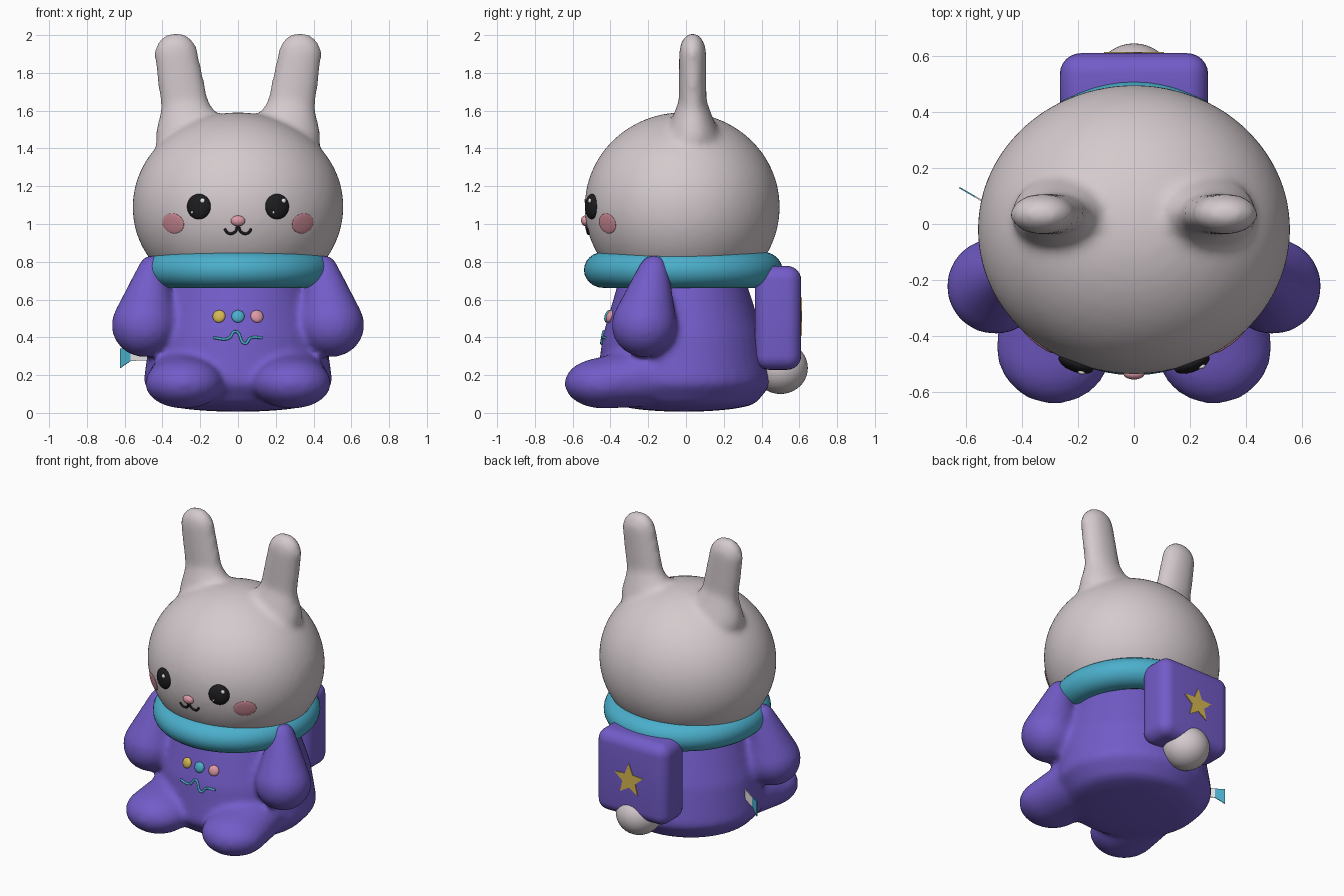
import bpy, bmesh, math
from mathutils import Vector, Matrix

cube = bpy.data.objects.get("Cube")
if cube:
    bpy.data.objects.remove(cube)


def material(name, r, g, b):
    m = bpy.data.materials.new(name)
    m.use_nodes = True
    m.diffuse_color = (r, g, b, 1)
    node = m.node_tree.nodes["Principled BSDF"]
    node.inputs["Base Color"].default_value = (r, g, b, 1)
    node.inputs["Roughness"].default_value = 0.6
    return m


FUR = material("warm grey fur", .66, .59, .61)
PURPLE = material("purple cloth", .17, .107, .58)
TEAL = material("teal", .07, .43, .6)
GOLD = material("gold", .66, .47, .08)
PINK = material("pink", .72, .32, .38)
BLUSH = material("cheek blush", .62, .26, .31)
BLACK = material("black", .012, .012, .014)
WHITE = material("white", .85, .85, .85)


def make_object(name, bm, *mats, smooth=True):
    me = bpy.data.meshes.new(name)
    bm.to_mesh(me)
    bm.free()
    for m in mats:
        me.materials.append(m)
    for p in me.polygons:
        p.use_smooth = smooth
    ob = bpy.data.objects.new(name, me)
    bpy.context.scene.collection.objects.link(ob)
    return ob


def add_ball(bm, centre, radii, rotation=Matrix()):
    mat = Matrix.Translation(centre) @ rotation @ Matrix.Diagonal((*radii, 1))
    bmesh.ops.create_icosphere(bm, subdivisions=4, radius=1, matrix=mat)


def add_hull(bm, *balls):
    """Convex skin around several ellipsoids."""
    src, skin = bmesh.new(), bmesh.new()
    for centre, radii in balls:
        add_ball(src, centre, radii)
    for v in src.verts:
        skin.verts.new(v.co)
    bmesh.ops.convex_hull(skin, input=skin.verts[:])
    bmesh.ops.delete(skin, geom=[v for v in skin.verts if not v.link_faces], context='VERTS')
    tmp = bpy.data.meshes.new("tmp")
    skin.to_mesh(tmp)
    bm.from_mesh(tmp)
    bpy.data.meshes.remove(tmp)
    src.free()
    skin.free()


def blend(ob, size, rounds):
    """Fuse overlapping volumes into one soft skin."""
    r = ob.modifiers.new("fuse", 'REMESH')
    r.mode = 'VOXEL'
    r.voxel_size = size
    r.use_smooth_shade = True
    s = ob.modifiers.new("soften", 'SMOOTH')
    s.factor = 0.5
    s.iterations = rounds


# Head with ears
bm = bmesh.new()
add_ball(bm, (0, -.02, 1.09), (.56, .518, .502))
for s in (-1, 1):
    add_hull(bm, ((s * .26, .035, 1.5), (.135, .075, .1)),
             ((s * .328, .035, 1.9), (.116, .073, .114)))
    add_hull(bm, ((s * .24, .035, 1.46), (.2, .14, .12)),
             ((s * .28, .035, 1.64), (.12, .075, .06)))
head = make_object("head", bm, FUR)
blend(head, .02, 12)

# Body with arms and legs
bm = bmesh.new()
add_hull(bm, ((0, -.01, .066), (.42, .39, .06)), ((0, -.01, .17), (.5, .462, .15)),
         ((0, -.015, .4), (.468, .428, .1)), ((0, -.02, .7), (.37, .335, .12)))
for s in (-1, 1):
    add_hull(bm, ((s * .285, -.44, .157), (.207, .203, .134)),
             ((s * .26, -.14, .2), (.2, .16, .165)))
    add_hull(bm, ((s * .495, -.222, .465), (.174, .172, .17)),
             ((s * .452, -.17, .765), (.075, .078, .072)))
body = make_object("body", bm, PURPLE)
blend(body, .02, 8)

# Scarf
bpy.ops.mesh.primitive_torus_add(major_segments=64, minor_segments=24, major_radius=.41,
                                 minor_radius=.1, location=(0, -.015, .757))
scarf = bpy.context.object
scarf.name = "scarf"
scarf.scale = (1, 1.03, .95)
scarf.data.materials.append(TEAL)
for p in scarf.data.polygons:
    p.use_smooth = True

# Backpack
bm = bmesh.new()
bmesh.ops.create_cube(bm, size=1, matrix=Matrix.Translation((0, .487, .503))
                      @ Matrix.Diagonal((.53, .246, .55, 1)))
bmesh.ops.bevel(bm, geom=bm.edges[:], offset=.075, segments=6, profile=.5, affect='EDGES')
make_object("backpack", bm, PURPLE)

# Star badge on the backpack
bm = bmesh.new()
ring = []
for i in range(10):
    r, a = (.112, .05)[i % 2], math.pi / 2 + i * math.pi / 5
    ring.append(bm.verts.new((r * math.cos(a), .606, .5 + r * math.sin(a))))
face = bm.faces.new(ring)
top = bmesh.ops.extrude_face_region(bm, geom=[face])["geom"]
bmesh.ops.translate(bm, vec=(0, .009, 0), verts=[g for g in top if isinstance(g, bmesh.types.BMVert)])
bmesh.ops.recalc_face_normals(bm, faces=bm.faces[:])
make_object("star_badge", bm, GOLD, smooth=False)

# Tail
bm = bmesh.new()
add_ball(bm, (0, .5, .238), (.145, .145, .138))
make_object("tail", bm, FUR)

# Side tag: pale strip with a teal end
bm = bmesh.new()
cols = [(-.45, .03, .28, .35), (-.567, .1, .275, .338), (-.622, .132, .237, .34)]
rows = [(bm.verts.new((x, y, lo)), bm.verts.new((x, y, hi))) for x, y, lo, hi in cols]
for i, (a, b) in enumerate(zip(rows, rows[1:])):
    bm.faces.new((a[0], b[0], b[1], a[1])).material_index = i
tag = make_object("side_tag", bm, WHITE, TEAL, smooth=False)
tag.modifiers.new("thickness", 'SOLIDIFY').thickness = .005

bpy.context.view_layer.update()
depsgraph = bpy.context.evaluated_depsgraph_get()


def on_surface(ob, x, z):
    """Front surface point and normal of a blended part."""
    _, point, normal, _ = ob.evaluated_get(depsgraph).ray_cast(Vector((x, -2, z)), Vector((0, 1, 0)))
    return point, normal


def stud(name, ob, x, z, radii, mat, lift=0):
    point, normal = on_surface(ob, x, z)
    bm = bmesh.new()
    add_ball(bm, point + normal * lift, radii, normal.to_track_quat('-Y', 'Z').to_matrix().to_4x4())
    return make_object(name, bm, mat)


def cord(name, ob, points, radius, mat, handle):
    cu = bpy.data.curves.new(name, 'CURVE')
    cu.dimensions = '3D'
    cu.bevel_depth = radius
    cu.bevel_resolution = 2
    cu.use_fill_caps = True
    sp = cu.splines.new('BEZIER')
    sp.bezier_points.add(len(points) - 1)
    for bp, (x, z) in zip(sp.bezier_points, points):
        point, normal = on_surface(ob, x, z)
        bp.co = point + normal * radius * .5
        bp.handle_left_type = bp.handle_right_type = handle
    cu.materials.append(mat)
    o = bpy.data.objects.new(name, cu)
    bpy.context.scene.collection.objects.link(o)
    bpy.ops.object.select_all(action='DESELECT')
    o.select_set(True)
    bpy.context.view_layer.objects.active = o
    bpy.ops.object.convert(target='MESH')


# Face
for s, side in ((-1, "right"), (1, "left")):
    stud(side + "_eye", head, s * .207, 1.092, (.066, .03, .067), BLACK)
    stud(side + "_eye_glint", head, s * .207 + .026, 1.122, (.013, .008, .013), WHITE, .025)
    stud(side + "_eye_small_glint", head, s * .207 - .026, 1.063, (.007, .006, .007), WHITE, .024)
    stud(side + "_cheek", head, s * .343, 1.003, (.071, .008, .054), BLUSH)
stud("nose", head, 0, 1.017, (.038, .022, .028), PINK, .004)
half = [(.07, .975), (.056, .956), (.036, .95), (.012, .963)]
cord("mouth", head, [(-x, z) for x, z in half] + [(0, .985)] + half[::-1], .007, BLACK, 'AUTO')

# Buttons and stitched line on the chest
for x, mat, name in ((-.1, GOLD, "gold"), (0, TEAL, "teal"), (.1, PINK, "pink")):
    stud(name + "_button", body, x, .51, (.034, .018, .034), mat, .003)
cord("chest_stitch", body, [(-.13, .397), (-.05, .394), (-.013, .43), (.038, .367),
                            (.065, .395), (.128, .397)], .007, TEAL, 'AUTO')
